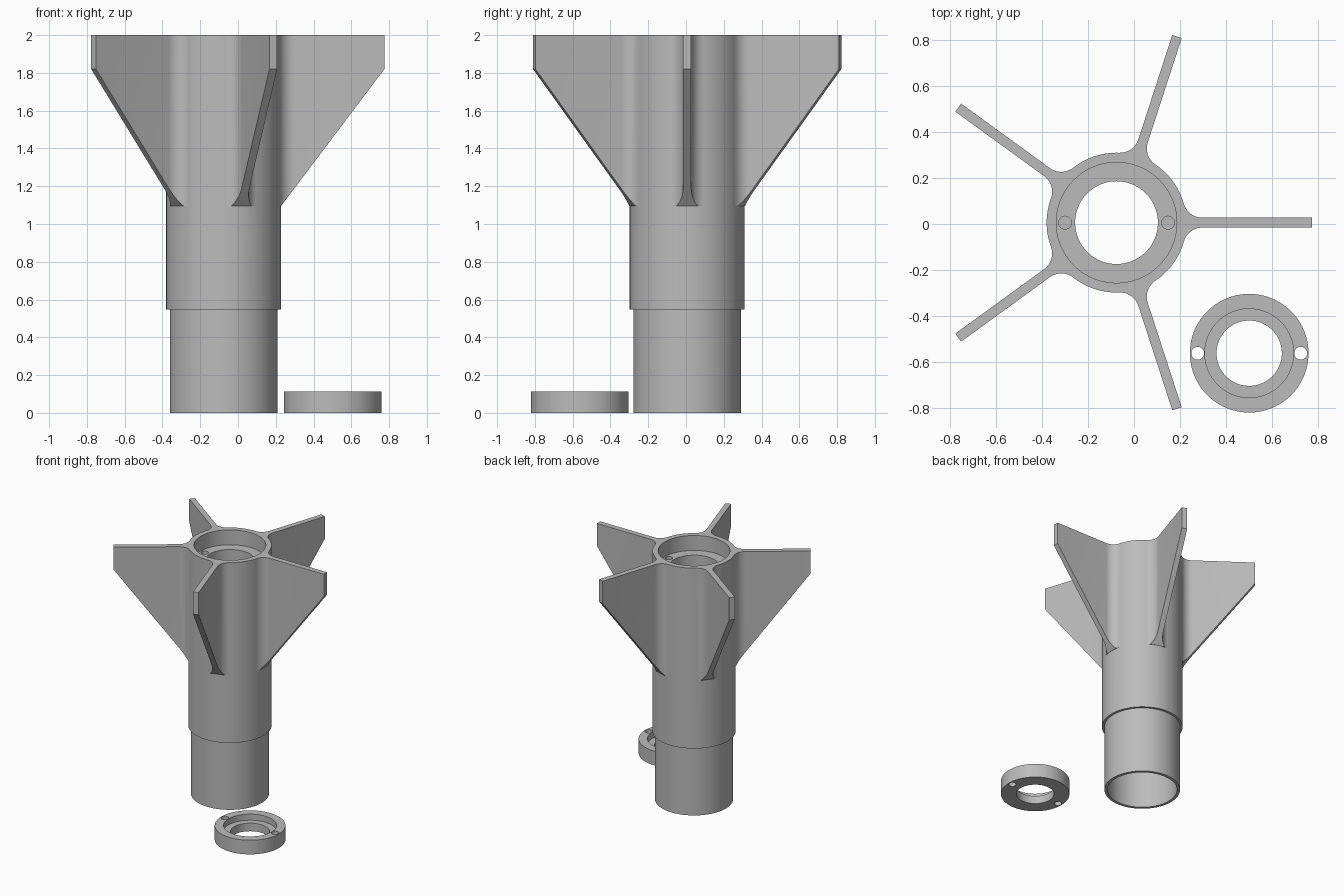
import bpy, bmesh, math
from mathutils import Matrix

if "Cube" in bpy.data.objects:
    bpy.data.objects.remove(bpy.data.objects["Cube"])

CX, CY = -0.076, 0.006       # axis of the fin can
RX, RY = 0.501, -0.562       # axis of the loose retainer ring
SEG = 96

grey = bpy.data.materials.new("plain grey")
grey.diffuse_color = (0.5, 0.5, 0.5, 1)
grey.use_nodes = True
grey.node_tree.nodes["Principled BSDF"].inputs["Base Color"].default_value = grey.diffuse_color


def finish(bm, name, x, y):
    bmesh.ops.recalc_face_normals(bm, faces=bm.faces)
    me = bpy.data.meshes.new(name)
    bm.to_mesh(me)
    bm.free()
    ob = bpy.data.objects.new(name, me)
    ob.location = (x, y, 0)
    me.materials.append(grey)
    bpy.context.collection.objects.link(ob)
    return ob


def lathe(profile, name, x, y):
    """Revolve a closed (radius, height) outline around z."""
    bm = bmesh.new()
    rings = []
    for i in range(SEG):
        a = 2 * math.pi * i / SEG
        rings.append([bm.verts.new((r * math.cos(a), r * math.sin(a), z)) for r, z in profile])
    n = len(profile)
    for i in range(SEG):
        p, q = rings[i], rings[(i + 1) % SEG]
        for j in range(n):
            k = (j + 1) % n
            bm.faces.new((p[j], q[j], q[k], p[k]))
    return finish(bm, name, x, y)


def pin(name, x, y, z0, z1):
    bm = bmesh.new()
    bmesh.ops.create_cone(bm, cap_ends=True, segments=32, radius1=0.028, radius2=0.028,
                          depth=z1 - z0, matrix=Matrix.Translation((0, 0, (z0 + z1) / 2)))
    return finish(bm, name, x, y)


def boolean(ob, tool, op):
    m = ob.modifiers.new(op.lower(), 'BOOLEAN')
    m.operation, m.object, m.solver = op, tool, 'EXACT'
    bpy.context.view_layer.objects.active = ob
    bpy.ops.object.modifier_apply(modifier=m.name)
    bpy.data.objects.remove(tool)


# Stepped tube with an inner seat for the retainer ring
R_OUT, R_BORE, SEAT, BASE = 0.304, 0.262, 1.88, 1.095
tube = lathe([(0.285, 0), (0.285, 0.548), (R_OUT, 0.548), (R_OUT, 2), (R_BORE, 2),
              (R_BORE, SEAT), (0.18, SEAT), (0.18, 1.6), (R_BORE, 1.6), (R_BORE, 0)],
             "fin_can_tube", CX, CY)

# Fins: half-width stations along the radius, with a concave fillet at the root
HALF, FIL, TIP = 0.0215, 0.084, 0.851
fx, fy = math.sqrt((R_OUT + FIL) ** 2 - (HALF + FIL) ** 2), HALF + FIL
start = math.atan2(fy, fx)
stations = [(0.283, 0.07)]
for i in range(11):
    a = math.pi + start + (math.pi / 2 - start) * i / 10
    stations.append((fx + FIL * math.cos(a), fy + FIL * math.sin(a)))
stations.append((TIP, HALF))


def fin_bottom(x):
    return max(BASE, BASE + (x - R_OUT) * (1.82 - BASE) / (TIP - R_OUT))


# Extra station where the flat bottom turns into the slanted edge
for (xa, wa), (xb, wb) in zip(stations[:], stations[1:]):
    if xa < R_OUT < xb:
        stations.append((R_OUT, wa + (wb - wa) * (R_OUT - xa) / (xb - xa)))
stations.sort()

for n in range(5):
    bm = bmesh.new()
    rot = Matrix.Rotation(2 * math.pi * n / 5, 4, 'Z')
    loops = []
    for x, w in stations:
        z = fin_bottom(x)
        loops.append([bm.verts.new(rot @ Matrix.Translation(p).translation)
                      for p in ((x, -w, z), (x, w, z), (x, w, 2), (x, -w, 2))])
    for p, q in zip(loops, loops[1:]):
        for j in range(4):
            k = (j + 1) % 4
            bm.faces.new((p[j], p[k], q[k], q[j]))
    bm.faces.new(loops[0])
    bm.faces.new(loops[-1])
    boolean(tube, finish(bm, "fin", CX, CY), 'UNION')

# Retainer ring with a stepped bore
ring = lathe([(0.258, 0), (0.258, 0.114), (0.193, 0.114), (0.193, 0.065),
              (0.142, 0.065), (0.142, 0)], "retainer_ring", RX, RY)

# Screw holes: blind in the seat, right through the ring
for s in (-1, 1):
    boolean(tube, pin("screw_hole", CX + s * 0.224, CY, SEAT - 0.12, SEAT + 0.03), 'DIFFERENCE')
    boolean(ring, pin("screw_hole", RX + s * 0.224, RY, -0.05, 0.2), 'DIFFERENCE')

# Smooth round walls, sharp edges
for ob in (tube, ring):
    bpy.ops.object.select_all(action='DESELECT')
    ob.select_set(True)
    bpy.context.view_layer.objects.active = ob
    bpy.ops.object.shade_smooth_by_angle(angle=math.radians(25))
